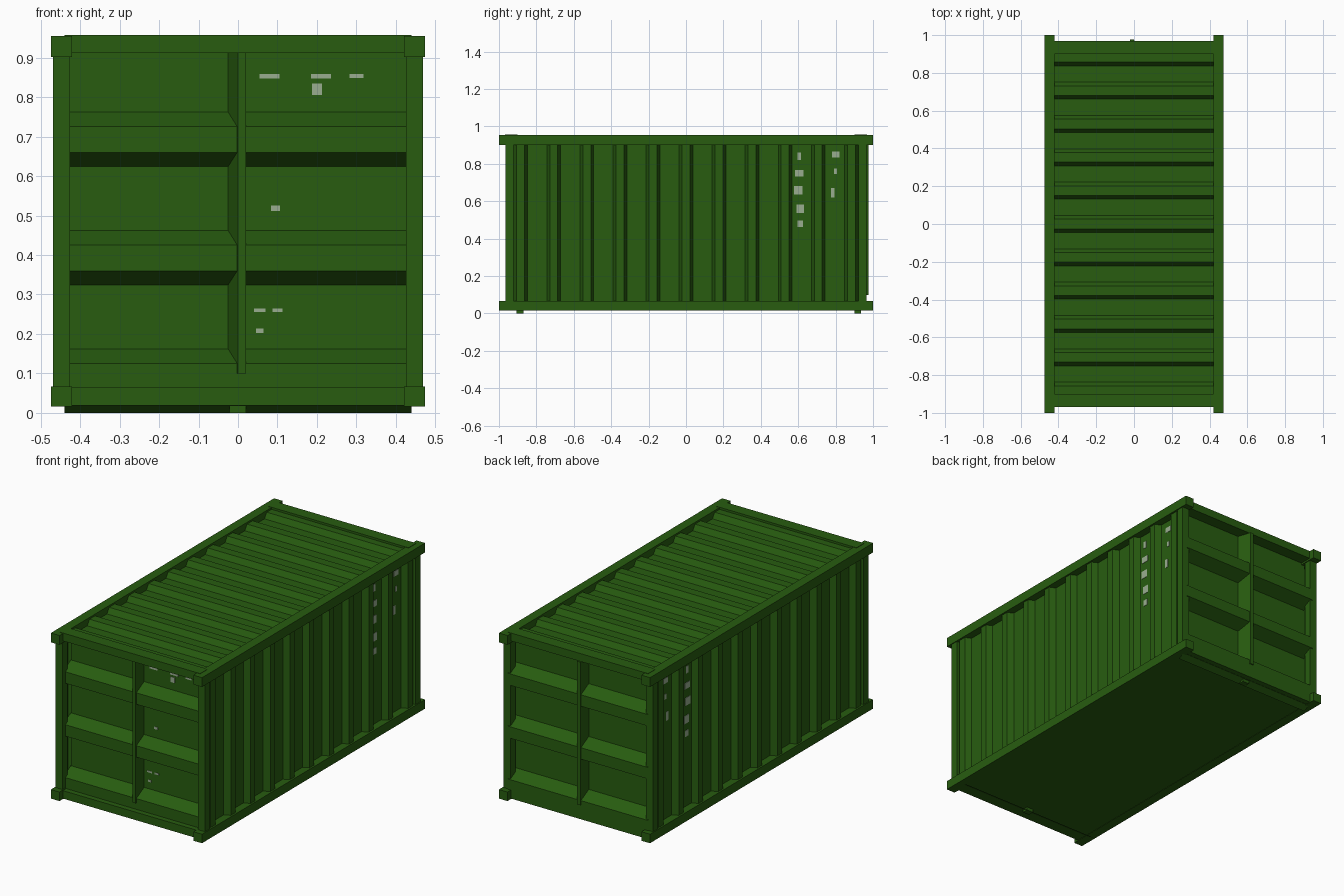
import bpy, bmesh
from mathutils import Vector

if "Cube" in bpy.data.objects:
    bpy.data.objects.remove(bpy.data.objects["Cube"])


def material(name, rgb):
    m = bpy.data.materials.new(name)
    m.diffuse_color = (*rgb, 1.0)
    m.use_nodes = True
    m.node_tree.nodes["Principled BSDF"].inputs["Base Color"].default_value = m.diffuse_color
    return m


GREEN = material("container green", (0.021, 0.108, 0.005))
PALE = material("pale paint", (0.32, 0.42, 0.28))


def make(name, verts, faces, mat, outward=None):
    me = bpy.data.meshes.new(name)
    me.from_pydata(verts, [], faces)
    bm = bmesh.new()
    bm.from_mesh(me)
    if outward is None:
        bmesh.ops.recalc_face_normals(bm, faces=bm.faces)
    else:
        bm.normal_update()
        for f in bm.faces:
            if f.normal.dot(Vector(outward)) < 0:
                f.normal_flip()
    bm.to_mesh(me)
    bm.free()
    me.materials.append(mat)
    ob = bpy.data.objects.new(name, me)
    bpy.context.collection.objects.link(ob)
    return ob


def prism(name, outline, z0, z1, mat=GREEN):
    """Vertical prism over an xy outline."""
    n = len(outline)
    verts = [(x, y, z) for z in (z0, z1) for x, y in outline]
    faces = [tuple(range(n)), tuple(range(n, 2 * n))]
    faces += [(i, (i + 1) % n, n + (i + 1) % n, n + i) for i in range(n)]
    return make(name, verts, faces, mat)


def box(name, x0, x1, y0, y1, z0, z1, mat=GREEN):
    return prism(name, [(x0, y0), (x1, y0), (x1, y1), (x0, y1)], z0, z1, mat)


def sheet(name, profile, t0, t1, place, outward):
    """Corrugated sheet: profile points (run, depth) swept from t0 to t1."""
    n = len(profile)
    verts = [place(r, d, t) for t in (t0, t1) for r, d in profile]
    faces = [(i, i + 1, n + i + 1, n + i) for i in range(n - 1)]
    return make(name, verts, faces, GREEN, outward)


def ribs(half_in, slope, low, high, count, pitch, end):
    """Trapezoid ribs along a run: wide troughs at 'low', ridges at 'high'."""
    pts = [(-end, low), (-0.922, low), (-0.907, high)]
    for k in range(count):
        c = (k - (count - 1) / 2) * pitch
        pts += [(c - half_in - slope, high), (c - half_in, low),
                (c + half_in, low), (c + half_in + slope, high)]
    return pts + [(0.907, high), (0.922, low), (end, low)]


# Long rails, corner posts and ribbed side walls
side_profile = ribs(0.052, 0.016, 0.43, 0.464, 10, 0.1765, 0.96)
for s, side in ((-1, "left"), (1, "right")):
    xs = sorted((s * 0.42, s * 0.474))
    box(f"{side}_bottom_rail", *xs, -1, 1, 0.016, 0.067)
    box(f"{side}_top_rail", *xs, -1, 1, 0.902, 0.955)
    px = sorted((s * 0.425, s * 0.469))
    for e, end in ((-1, "front"), (1, "back")):
        py = sorted((e * 0.922, e * 0.966))
        box(f"{end}_{side}_post", *px, *py, 0.06, 0.91)
    sheet(f"{side}_wall", side_profile, 0.05, 0.91,
          lambda r, d, t: (s * d, r, t), (s, 0, 0))

# Ribbed roof and flat floor
roof_profile = ribs(0.043, 0.02, 0.915, 0.945, 10, 0.1765, 0.96)
sheet("roof", roof_profile, -0.43, 0.43,
      lambda r, d, t: (t, r, d), (0, 0, 1))
box("floor", -0.43, 0.43, -0.94, 0.94, 0.018, 0.035)

# Door ends: stepped panels, beams and centre lock bar
for e, end, inner in ((-1, "front", 0.87), (1, "back", 0.90)):
    outer = inner + 0.07
    door = [(0.0, inner), (0.036, outer)]
    for z in (0.125, 0.425, 0.725):
        door += [(z, outer), (z + 0.037, inner)]
        if z < 0.7:
            door += [(z + 0.199, inner), (z + 0.235, outer)]
    door.append((0.93, inner))
    sheet(f"{end}_door", door, -0.44, 0.44,
          lambda r, d, t: (t, e * d, r), (0, e, 0))
    by = sorted((e * 0.90, e * 0.968))
    box(f"{end}_top_beam", -0.44, 0.44, *by, 0.912, 0.957)
    by = sorted((e * 0.92, e * 0.97))
    box(f"{end}_bottom_beam", -0.43, 0.43, *by, 0.019, 0.064)
    m = -e
    face = e * (outer + 0.006)
    bar = [(-0.025 * m, e * inner), (0, face), (0.02 * m, face), (0.02 * m, e * inner)]
    prism(f"{end}_lock_bar", bar, 0.1, 0.913)
    fy = sorted((e * inner, e * (inner + 0.035)))
    box(f"{end}_bar_foot", -0.022, 0.02, *fy, 0.0, 0.02)

# Worn plain paint patches on the right-hand door (x, z, width, height)
for x, z, w, h in ((0.08, 0.853, 0.05, 0.012), (0.21, 0.853, 0.05, 0.012),
                   (0.20, 0.82, 0.025, 0.03), (0.30, 0.853, 0.035, 0.01),
                   (0.095, 0.518, 0.022, 0.014), (0.055, 0.26, 0.03, 0.01),
                   (0.10, 0.26, 0.025, 0.01), (0.055, 0.208, 0.02, 0.012)):
    box("door_paint_patch", x - w / 2, x + w / 2, -0.872, -0.869,
        z - h / 2, z + h / 2, PALE)

# Worn plain paint patches in the side wall troughs (y, z, width, height)
patches = ((0.605, 0.84, 0.02, 0.04), (0.605, 0.75, 0.045, 0.035),
           (0.60, 0.66, 0.045, 0.045), (0.61, 0.56, 0.04, 0.045),
           (0.61, 0.48, 0.03, 0.035), (0.80, 0.85, 0.04, 0.03),
           (0.80, 0.76, 0.015, 0.03), (0.785, 0.645, 0.02, 0.05))
for y, z, w, h in patches:
    for s in (-1, 1):
        xs = sorted((s * 0.429, s * 0.432))
        box("wall_paint_patch", *xs, y - w / 2, y + w / 2,
            z - h / 2, z + h / 2, PALE)
